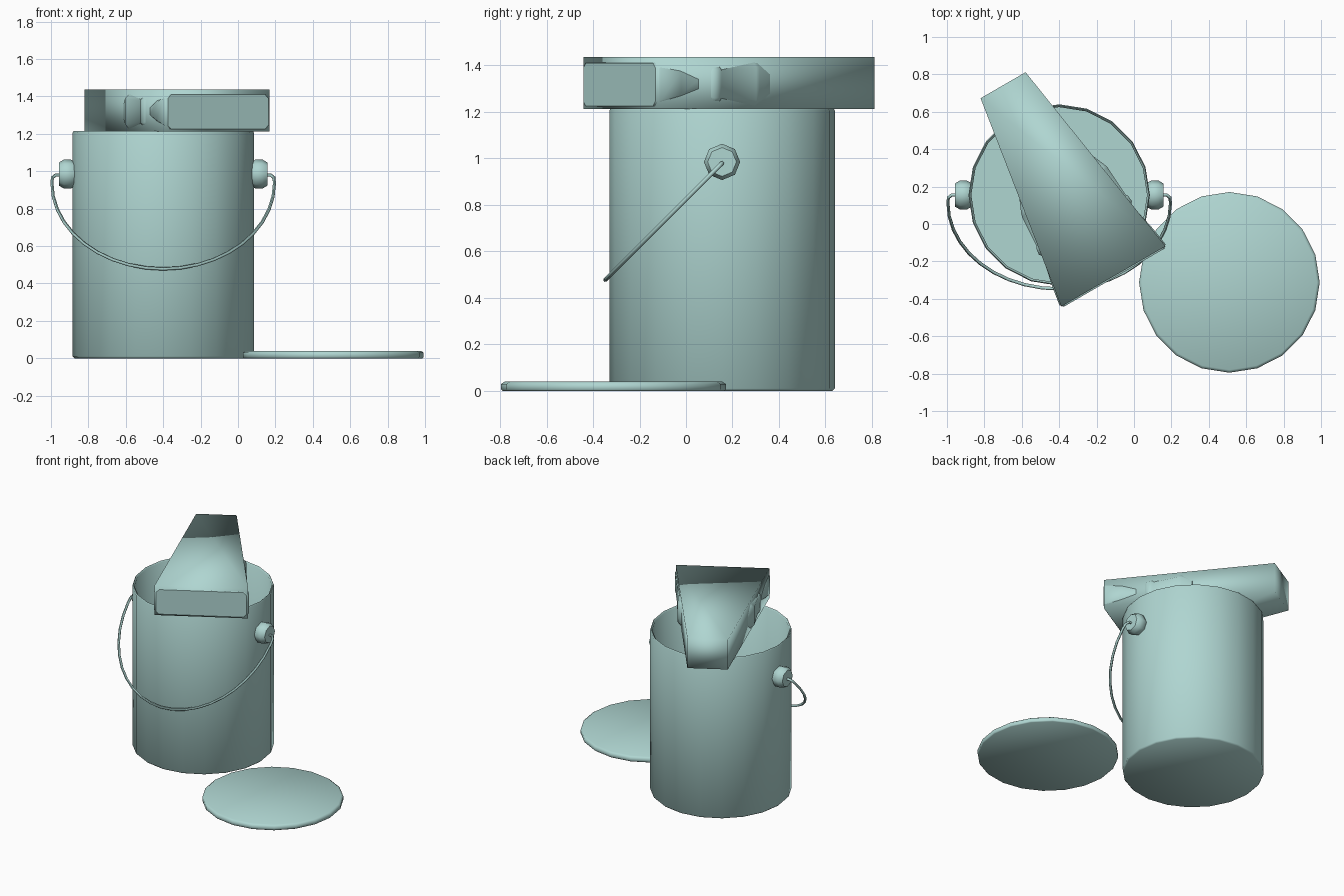
import bpy, bmesh, math
from mathutils import Vector, Matrix

if "Cube" in bpy.data.objects:
    bpy.data.objects.remove(bpy.data.objects["Cube"])

teal = bpy.data.materials.new("pale teal")
teal.diffuse_color = (0.43, 0.67, 0.64, 1)
teal.use_nodes = True
teal.node_tree.nodes["Principled BSDF"].inputs["Base Color"].default_value = teal.diffuse_color


def finish(name, bm, matrix=Matrix(), angle=None):
    """Turn a bmesh into a smooth-shaded object; angle keeps sharper edges crisp."""
    bm.transform(matrix)
    bmesh.ops.recalc_face_normals(bm, faces=bm.faces[:])
    me = bpy.data.meshes.new(name)
    bm.to_mesh(me)
    bm.free()
    ob = bpy.data.objects.new(name, me)
    bpy.context.collection.objects.link(ob)
    me.materials.append(teal)
    me.shade_smooth()
    if angle:
        bpy.ops.object.select_all(action='DESELECT')
        ob.select_set(True)
        bpy.context.view_layer.objects.active = ob
        bpy.ops.object.shade_smooth_by_angle(angle=math.radians(angle))
    return ob


def loft(rings):
    """Skin a list of closed rings and cap both ends."""
    bm = bmesh.new()
    rows = [[bm.verts.new(p) for p in r] for r in rings]
    n = len(rows[0])
    for a, b in zip(rows, rows[1:]):
        for i in range(n):
            j = (i + 1) % n
            bm.faces.new((a[i], a[j], b[j], b[i]))
    bm.faces.new(rows[0][::-1])
    bm.faces.new(rows[-1])
    return bm


def lathe(profile, sides):
    """Revolve (radius, z) points about z."""
    return loft([[(r * math.cos(2 * math.pi * i / sides),
                   r * math.sin(2 * math.pi * i / sides), z)
                  for i in range(sides)] for r, z in profile])


def rounded_rect(u, half_w, z0, z1, c):
    """Chamfered rectangle across the brush at distance u from its tip."""
    w = half_w
    return [(w - c, u, z0), (w, u, z0 + c), (w, u, z1 - c), (w - c, u, z1),
            (c - w, u, z1), (-w, u, z1 - c), (-w, u, z0 + c), (c - w, u, z0)]


CX, CY = -0.40, 0.155

# open can with thin wall
finish("can", lathe([(0.475, 0), (0.485, 0.01), (0.485, 1.205), (0.48, 1.215),
                     (0.47, 1.205), (0.47, 0.012)], 20),
       Matrix.Translation((CX, CY, 0)), 60)

# lid lying on the ground
finish("lid", lathe([(0.477, 0), (0.483, 0.006), (0.483, 0.03), (0.468, 0.04)], 20),
       Matrix.Translation((0.51, -0.312, 0)), 60)

# handle ears, octagonal knobs on both sides
for side, label in ((1, "right"), (-1, "left")):
    finish("handle_ear_" + label,
           lathe([(0.065, 0.47), (0.078, 0.495), (0.078, 0.53), (0.062, 0.557)], 8),
           Matrix.Translation((CX, CY, 0.985)) @ Matrix.Rotation(side * math.pi / 2, 4, 'Y'), 50)

# wire handle, hanging forward at 45 degrees
pts = [(0.53, 0), (0.575, 0.0), (0.592, 0.02)]
arc = [(0.595 * math.cos(math.pi * i / 20), 0.06 + 0.65 * math.sin(math.pi * i / 20))
       for i in range(21)]
pts = pts + arc + [(-x, t) for x, t in reversed(pts)]
k = math.sqrt(0.5)
path = [Vector((CX + s, CY - t * k, 0.98 - t * k)) for s, t in pts]
normal = Vector((0, -k, k))
rings = []
for i, p in enumerate(path):
    d = (path[min(i + 1, len(path) - 1)] - path[max(i - 1, 0)]).normalized()
    b = d.cross(normal)
    rings.append([p + 0.009 * (math.cos(a) * normal + math.sin(a) * b)
                  for a in (j * math.pi / 3 for j in range(6))])
finish("wire_handle", loft(rings), Matrix(), 60)

# brush resting across the rim: local y runs from the wide tip to the narrow end
brush = Matrix.Translation((-0.11, -0.28, 0)) @ Matrix.Rotation(math.radians(30), 4, 'Z')


def box_ring(u, w):
    return [(w, u, 1.213), (w, u, 1.437), (-w, u, 1.437), (-w, u, 1.213)]


finish("brush_body", loft([box_ring(0, 0.322), box_ring(1.18, 0.139)]), brush)

finish("brush_bristles", loft([
    rounded_rect(-0.008, 0.31, 1.225, 1.41, 0.02),
    rounded_rect(0.01, 0.327, 1.22, 1.415, 0.03),
    rounded_rect(0.12, 0.31, 1.245, 1.40, 0.03),
    rounded_rect(0.22, 0.288, 1.28, 1.36, 0.02)]), brush, 45)

finish("brush_ferrule", loft([
    rounded_rect(0.285, 0.275, 1.235, 1.405, 0.03),
    rounded_rect(0.30, 0.287, 1.23, 1.41, 0.03),
    rounded_rect(0.335, 0.283, 1.23, 1.41, 0.03),
    rounded_rect(0.345, 0.275, 1.235, 1.405, 0.03),
    rounded_rect(0.52, 0.264, 1.22, 1.42, 0.03),
    rounded_rect(0.54, 0.258, 1.22, 1.42, 0.03),
    rounded_rect(0.61, 0.228, 1.24, 1.40, 0.04)]), brush, 45)
